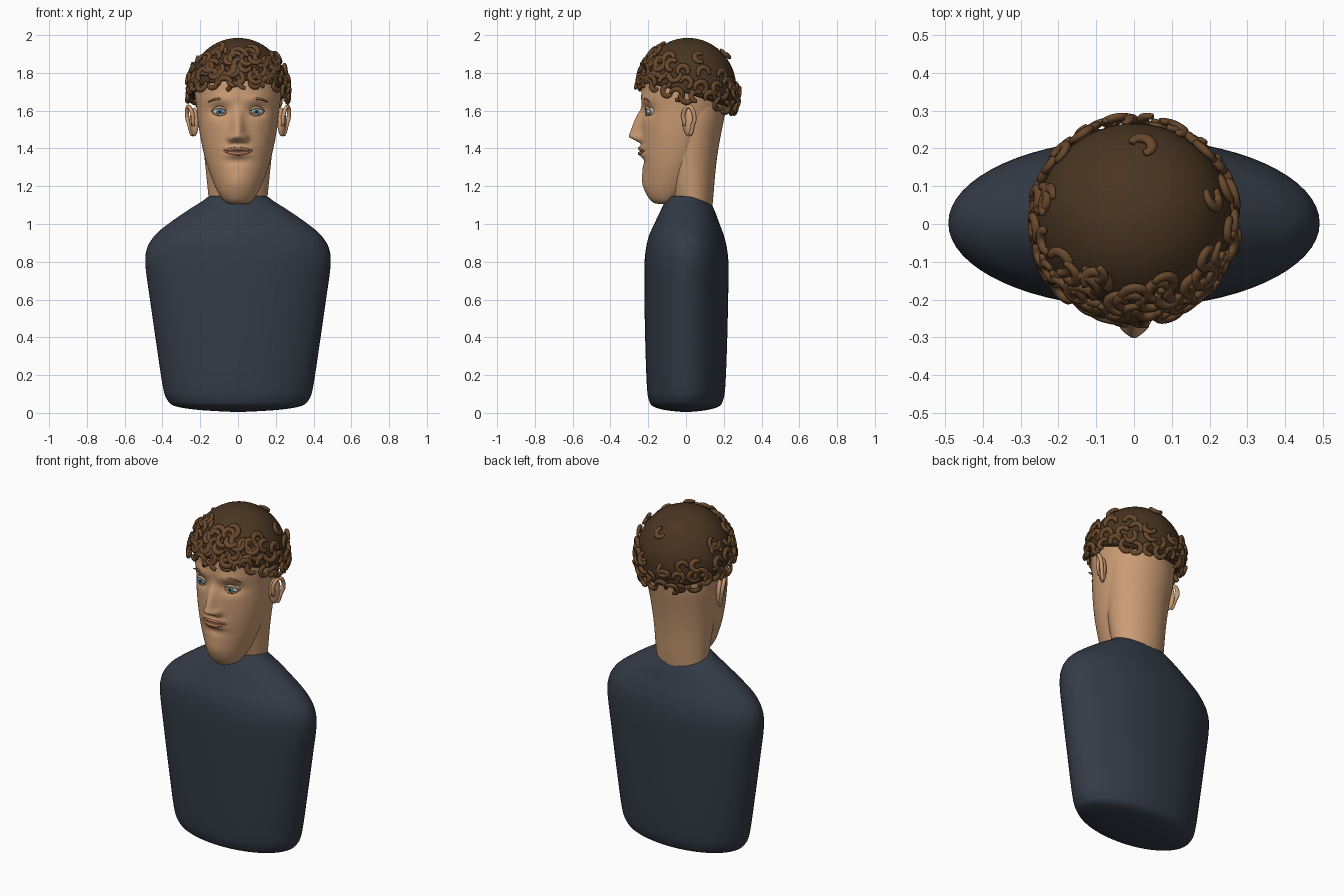
import bpy, bmesh, random
from math import sin, cos, pi, exp, asin, radians
from mathutils import Vector, Matrix

if "Cube" in bpy.data.objects:
    bpy.data.objects.remove(bpy.data.objects["Cube"])

random.seed(7)


def material(name, rgb):
    m = bpy.data.materials.new(name)
    m.diffuse_color = (*rgb, 1)
    m.use_nodes = True
    m.node_tree.nodes["Principled BSDF"].inputs["Base Color"].default_value = m.diffuse_color
    return m


SKIN = material("skin", (0.60, 0.335, 0.175))
LIP = material("lip", (0.42, 0.17, 0.10))
BROW = material("brow", (0.36, 0.18, 0.085))
CLOTH = material("cloth", (0.034, 0.044, 0.062))
SCALP = material("scalp_hair", (0.068, 0.036, 0.016))
CURL = material("curl_hair", (0.14, 0.065, 0.025))
WHITE = material("eye_white", (0.7, 0.68, 0.64))
IRIS = material("iris_blue", (0.10, 0.28, 0.42))
BLACK = material("pupil_black", (0.01, 0.01, 0.012))


def finish(name, bm, mat):
    bmesh.ops.recalc_face_normals(bm, faces=bm.faces)
    me = bpy.data.meshes.new(name)
    bm.to_mesh(me)
    bm.free()
    me.materials.append(mat)
    for p in me.polygons:
        p.use_smooth = True
    ob = bpy.data.objects.new(name, me)
    bpy.context.collection.objects.link(ob)
    return ob


def skin_rings(bm, rings):
    """Bridge successive vertex rings and close both ends."""
    vs = [[bm.verts.new(p) for p in r] for r in rings]
    n = len(vs[0])
    for a, b in zip(vs, vs[1:]):
        for i in range(n):
            j = (i + 1) % n
            bm.faces.new((a[i], a[j], b[j], b[i]))
    bm.faces.new(vs[0])
    bm.faces.new(vs[-1])


def loft(name, secs, mat, n=64, steps=6, deform=None):
    """Smooth loft of ellipses; sections are (z, half width, front y, back y)."""
    s = [Vector(v) for v in secs]
    s = [s[0]] + s + [s[-1]]
    rows = []
    for i in range(1, len(s) - 2):
        p0, p1, p2, p3 = s[i - 1:i + 3]
        for k in range(steps):
            t = k / steps
            rows.append(0.5 * (2 * p1 + (p2 - p0) * t + (2 * p0 - 5 * p1 + 4 * p2 - p3) * t * t
                               + (3 * p1 - p0 - 3 * p2 + p3) * t ** 3))
    rows.append(s[-1])
    rings = []
    for z, hw, yf, yb in rows:
        ring = []
        for i in range(n):
            a = 2 * pi * i / n
            p = Vector((hw * cos(a), (yf + yb) / 2 + (yb - yf) / 2 * sin(a), z))
            if deform and sin(a) < 0:
                p.y -= deform(p.x, z)
            ring.append(p)
        rings.append(ring)
    bm = bmesh.new()
    skin_rings(bm, rings)
    return finish(name, bm, mat)


def tube(bm, path, radii, normal, flat=1.0, n=8, mtx=Matrix()):
    """Tapered tube along a path lying roughly across the normal."""
    path, nor = [Vector(p) for p in path], Vector(normal)
    rings = []
    for i, (p, r) in enumerate(zip(path, radii)):
        t = (path[min(i + 1, len(path) - 1)] - path[max(i - 1, 0)]).normalized()
        side = t.cross(nor).normalized()
        rings.append([mtx @ (p + r * (cos(2 * pi * k / n) * side + flat * sin(2 * pi * k / n) * nor))
                      for k in range(n)])
    skin_rings(bm, rings)


def ball(name, loc, scale, mat, rot=0):
    bm = bmesh.new()
    m = Matrix.Translation(loc) @ Matrix.Rotation(rot, 4, 'Z') @ Matrix.Diagonal((*scale, 1))
    bmesh.ops.create_uvsphere(bm, u_segments=32, v_segments=16, radius=1, matrix=m)
    return finish(name, bm, mat)


# torso
loft("torso", [(0.005, .02, -.02, .02), (.015, .2, -.11, .11), (.035, .33, -.175, .175),
               (.07, .375, -.197, .197), (.14, .398, -.207, .208), (.35, .43, -.215, .217),
               (.6, .466, -.22, .223), (.78, .49, -.22, .225), (.87, .482, -.212, .217),
               (.94, .44, -.195, .2), (1.0, .37, -.168, .178), (1.07, .27, -.135, .152),
               (1.12, .19, -.11, .125), (1.145, .155, -.095, .1), (1.15, .1, -.06, .06)], CLOTH)

# neck
loft("neck", [(1.08, .15, -.06, .138), (1.15, .157, -.08, .145), (1.3, .172, -.11, .158),
              (1.42, .185, -.12, .175), (1.55, .2, -.12, .2), (1.65, .2, -.12, .215)], SKIN)


# head with sculpted face
def g(d, s):
    return exp(-(d / s) ** 2)


def face(x, z):
    ax = abs(x)
    t = min(max((1.645 - z) / 0.175, 0), 1)
    drop = min(max((z - 1.425) / 0.035, 0), 1)
    nose = 0.066 * t * drop * g(x, .022 + .014 * t)
    wings = .022 * g(ax - .036, .017) * g(z - 1.452, .02)
    socket = -.026 * g(ax - .098, .05) * g(z - 1.598, .032) - .008 * g(x, .03) * g(z - 1.61, .03)
    brow = .008 * g(ax - .09, .06) * g(z - 1.66, .025)
    lips = .017 * g(x, .06) * (g(z - 1.402, .013) + .9 * g(z - 1.368, .014))
    chin = .012 * g(x, .06) * g(z - 1.22, .06) - .010 * g(x, .06) * g(z - 1.33, .02)
    return nose + wings + socket + brow + lips + chin


loft("head", [(1.105, .03, -.14, -.06), (1.115, .065, -.175, -.03), (1.145, .092, -.2, 0),
              (1.2, .122, -.217, .05), (1.3, .16, -.228, .1), (1.4, .187, -.235, .15),
              (1.5, .206, -.236, .185), (1.6, .217, -.235, .21), (1.7, .23, -.236, .232),
              (1.8, .232, -.225, .235), (1.9, .18, -.17, .18), (1.96, .08, -.08, .08)],
     SKIN, n=144, steps=10, deform=face)

# ears, eyes, lids, brows
for s, side in ((-1, "left"), (1, "right")):
    ball("ear_" + side, (s * .232, .014, 1.54), (.02, .034, .076), SKIN, -s * .5)
    bm = bmesh.new()
    pts = []
    for k in range(15):
        a = radians(200 - 275 * k / 14)
        y = .032 * cos(a) * (1 if sin(a) > 0 else .7)
        pts.append((s * (.25 + .5 * y + .012 * sin(a)), .014 + y, 1.545 + .078 * sin(a)))
    tube(bm, pts, [.011] * 15, (s, 0, 0))
    finish("ear_rim_" + side, bm, SKIN)

    ex, ez = s * .098, 1.595
    ball("eye_" + side, (ex, -.176, ez), (.038, .036, .024), WHITE)
    ball("iris_" + side, (ex, -.209, ez), (.0185, .006, .0185), IRIS)
    ball("pupil_" + side, (ex, -.2135, ez), (.008, .003, .008), BLACK)
    us = [-1 + 2 * k / 12 for k in range(13)]
    for nm, h, r, mat, zc, w, y0 in (("upper_lid", .022, .0075, SKIN, ez, .044, -.195),
                                     ("lower_lid", -.018, .006, SKIN, ez, .044, -.195),
                                     ("brow", .018, .006, BROW, 1.645, .06, -.205)):
        bm = bmesh.new()
        tube(bm, [(ex + w * u, y0 - .014 * (1 - u * u) + s * u * .012, zc + h * (1 - u * u)) for u in us],
             [r * (1 - .7 * u * u) for u in us], (0, -1, 0))
        finish(nm + "_" + side, bm, mat)

# lips
for nm, z, r in (("upper_lip", 1.399, .009), ("lower_lip", 1.373, .010)):
    bm = bmesh.new()
    us = [-1 + k / 8 for k in range(17)]
    tube(bm, [(.078 * u, -.222 - .026 * (1 - u * u), 1.387 + (z - 1.387) * (1 - u * u)) for u in us],
         [r * (1 - .75 * u * u) for u in us], (0, -1, 0), .7)
    finish(nm, bm, LIP)

# hair cap: dome with a hairline that is higher in front
ZC, RZ = 1.72, 0.265


def dome(a, z):
    ph = asin(max(-1, min(1, (z - ZC) / RZ)))
    r = cos(ph) if ph > 0 else cos(ph * .6)
    d = Vector((cos(a) * cos(ph), sin(a) * cos(ph), sin(ph)))
    return Vector((.258 * r * cos(a), .01 + .256 * r * sin(a), z)), d


def hem(a):
    return 1.69 - .07 * sin(a)


rings = []
N = 72
for k in range(-1, 25):
    ring = []
    for i in range(N):
        a = 2 * pi * i / N
        ph0 = asin((hem(a) - ZC) / RZ)
        ph = ph0 + (pi / 2 - .01 - ph0) * max(k, 0) / 24
        p = dome(a, ZC + RZ * sin(ph))[0]
        if k < 0:
            p.x, p.y = p.x * .82, p.y * .82
        ring.append(p)
    rings.append(ring)
bm = bmesh.new()
skin_rings(bm, rings)
finish("hair_cap", bm, SCALP)

# curls: C-shaped flattened locks lying on the cap
curls = bmesh.new()


def curl(a, z):
    p, d = dome(a, z)
    R = random.uniform(.027, .034)
    arc = radians(random.uniform(215, 275))
    us = [k / 14 for k in range(15)]
    path = [(R * cos(arc * u), R * sin(arc * u), .006 * (u - .5)) for u in us]
    rad = [.0155 * (.5 + .5 * sin(pi * (.1 + .8 * u))) for u in us]
    tilt = Matrix.Rotation(random.uniform(-.25, .25), 4, 'X')
    m = (Matrix.Translation(p + d * .011) @ d.to_track_quat('Z', 'Y').to_matrix().to_4x4()
         @ tilt @ Matrix.Rotation(random.uniform(0, 2 * pi), 4, 'Z'))
    tube(curls, path, rad, (0, 0, 1), .75, mtx=m)


for lift, count in ((.0, 27), (.06, 22), (.12, 15)):
    for i in range(count):
        a = 2 * pi * (i + random.uniform(-.3, .3)) / count
        curl(a, hem(a) + lift + random.uniform(-.02, .02))
# denser fringe at the front
for i in range(26):
    a = radians(random.uniform(205, 335))
    curl(a, hem(a) + random.uniform(.01, .16))
# sparse locks near the crown
for x, y in ((.02, .2), (.16, .21), (.2, .07), (-.22, .06), (-.1, -.12), (-.13, -.18),
             (.06, -.17), (.11, -.17), (.17, -.18)):
    v = Vector((x / .258, (y - .01) / .256))
    curl(Vector((x, y - .01)).angle_signed(Vector((1, 0))), ZC + RZ * max(0, 1 - v.length_squared) ** .5)
finish("curls", curls, CURL)
